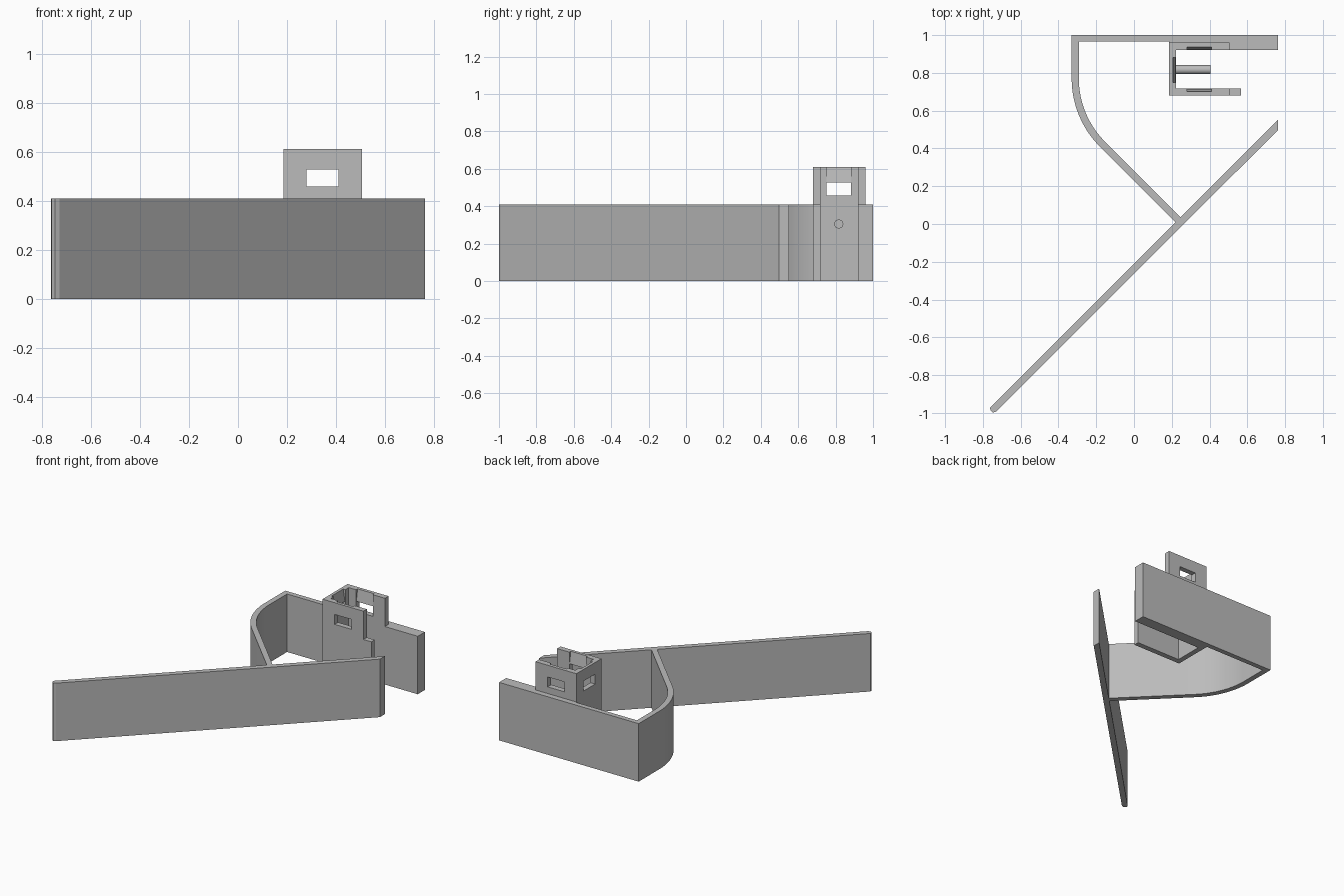
import bpy, bmesh, math

if "Cube" in bpy.data.objects:
    bpy.data.objects.remove(bpy.data.objects["Cube"])

grey = bpy.data.materials.new("plain_grey")
grey.diffuse_color = (0.5, 0.5, 0.5, 1)
grey.use_nodes = True
grey.node_tree.nodes["Principled BSDF"].inputs["Base Color"].default_value = grey.diffuse_color


def finish(name, bm):
    bmesh.ops.recalc_face_normals(bm, faces=bm.faces)
    me = bpy.data.meshes.new(name)
    bm.to_mesh(me)
    bm.free()
    me.materials.append(grey)
    ob = bpy.data.objects.new(name, me)
    bpy.context.collection.objects.link(ob)
    return ob


def prism(name, pts, vec):
    """Extrude a closed 3D outline along vec."""
    bm = bmesh.new()
    face = bm.faces.new([bm.verts.new(p) for p in pts])
    ext = bmesh.ops.extrude_face_region(bm, geom=[face])
    bmesh.ops.translate(bm, vec=vec, verts=[v for v in ext["geom"]
                                            if isinstance(v, bmesh.types.BMVert)])
    return finish(name, bm)


def plan(name, pts, z0, z1):
    return prism(name, [(x, y, z0) for x, y in pts], (0, 0, z1 - z0))


def box(name, x0, x1, y0, y1, z0, z1):
    return plan(name, [(x0, y0), (x1, y0), (x1, y1), (x0, y1)], z0, z1)


def activate(ob):
    bpy.ops.object.select_all(action='DESELECT')
    ob.select_set(True)
    bpy.context.view_layer.objects.active = ob


def cut(ob, cutter):
    cutter.hide_render = True
    mod = ob.modifiers.new("cut", 'BOOLEAN')
    mod.operation = 'DIFFERENCE'
    mod.solver = 'EXACT'
    mod.object = cutter
    activate(ob)
    bpy.ops.object.modifier_apply(modifier=mod.name)
    bpy.data.objects.remove(cutter)


H, TOP = 0.41, 0.61

# long diagonal blade with a blunted lower tip
plan("diagonal_blade", [(0.762, 0.497), (0.762, 0.552), (-0.762, -0.972),
                        (-0.760, -0.987), (-0.747, -1.0), (-0.728, -0.991)], 0, H)

# back wall, bend and slanted strut in one profile
cx, cy, R, t = 0.18, 0.77, 0.51, 0.038
N = 16
angles = [math.pi * (1 + 0.25 * i / N) for i in range(N + 1)]
outer = [(cx + R * math.cos(a), cy + R * math.sin(a)) for a in angles]
inner = [(cx + (R - t) * math.cos(a), cy + (R - t) * math.sin(a)) for a in angles]
hook = plan("curved_frame",
            [(0.762, 1.0), (-0.33, 1.0)] + outer + [(0.219, 0.009), (0.2455, 0.0355)]
            + inner[::-1] + [(-0.292, 0.965), (0.185, 0.965), (0.185, 0.92), (0.762, 0.92)],
            0, H)
activate(hook)
bpy.ops.object.shade_smooth_by_angle(angle=math.radians(30))

# socket: front wall with a low step, side wall, raised back plate
front = prism("socket_front_wall",
              [(0.185, 0.68, 0), (0.567, 0.68, 0), (0.567, 0.68, H),
               (0.505, 0.68, H), (0.505, 0.68, TOP), (0.185, 0.68, TOP)], (0, 0.038, 0))
side = box("socket_side_wall", 0.185, 0.222, 0.718, 0.92, 0, TOP)
back = box("socket_back_plate", 0.185, 0.505, 0.92, 0.96, H, TOP)

# rectangular windows
for wall, (x0, x1, y0, y1) in ((front, (0.28, 0.41, 0.6, 0.8)),
                               (back, (0.28, 0.41, 0.85, 1.05)),
                               (side, (0.1, 0.3, 0.75, 0.882))):
    cut(wall, box("window_cutter", x0, x1, y0, y1, 0.457, 0.527))

# lead-in ramps on the inner faces above the windows
d, zt, zb = 0.02, 0.63, 0.51
for wall, y, s in ((front, 0.718, -1), (back, 0.92, 1)):
    cut(wall, prism("ramp_cutter", [(0.28, y - s * 0.01, zb), (0.28, y, zb),
                                    (0.28, y + s * d, zt), (0.28, y - s * 0.01, zt)],
                    (0.13, 0, 0)))
cut(side, prism("ramp_cutter", [(0.232, 0.75, zb), (0.222, 0.75, zb),
                                (0.222 - d, 0.75, zt), (0.232, 0.75, zt)], (0, 0.132, 0)))

# round pin inside the socket
bpy.ops.mesh.primitive_cylinder_add(vertices=32, radius=0.024, depth=0.195,
                                    location=(0.3075, 0.817, 0.305),
                                    rotation=(0, math.pi / 2, 0))
pin = bpy.context.object
pin.name = "socket_pin"
pin.data.materials.append(grey)
bpy.ops.object.shade_smooth_by_angle(angle=math.radians(30))
